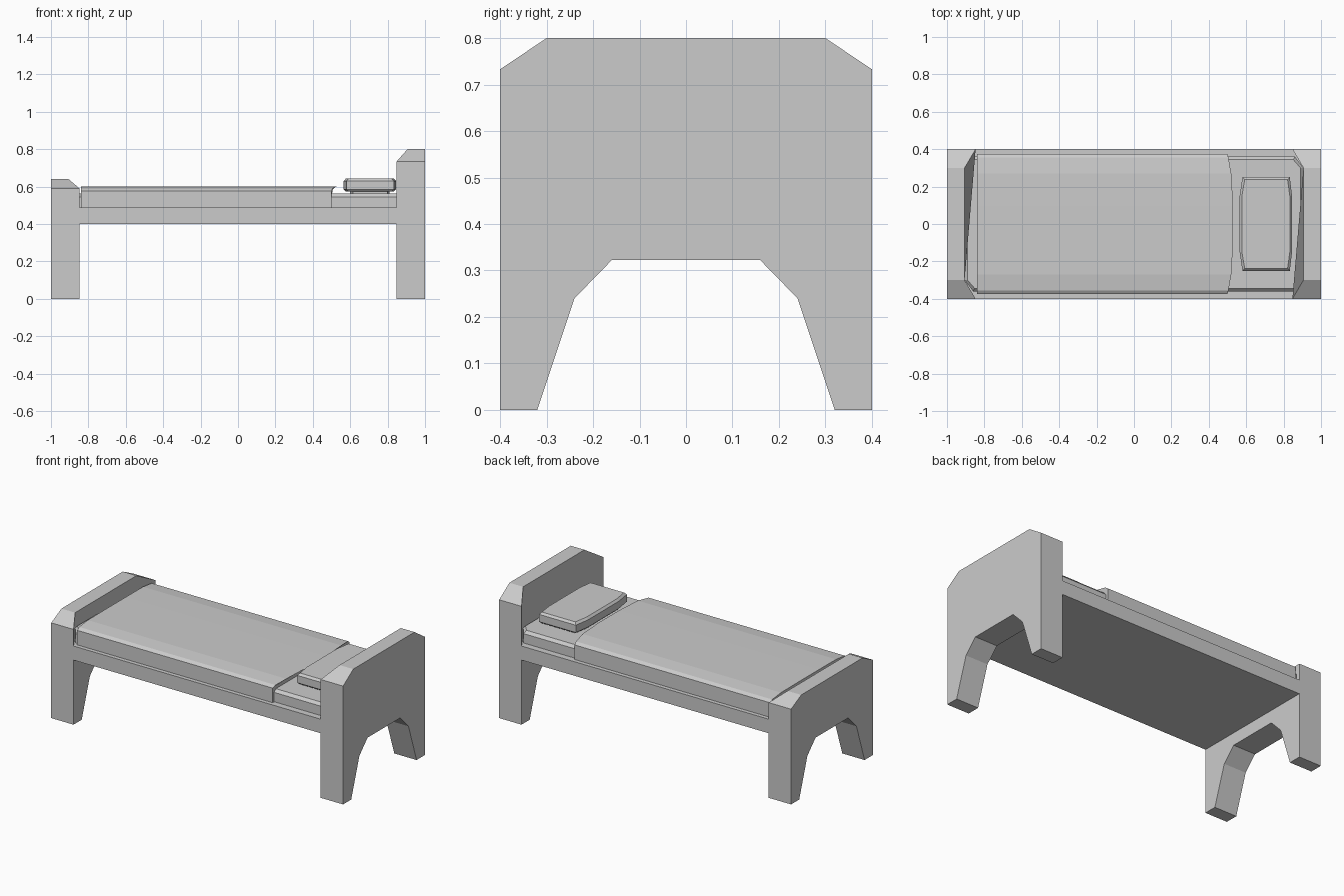
import bpy, bmesh

if "Cube" in bpy.data.objects:
    bpy.data.objects.remove(bpy.data.objects["Cube"])


def loft(name, rings):
    """Closed solid skinned through matching point rings, capped at both ends."""
    bm = bmesh.new()
    rows = [[bm.verts.new(p) for p in ring] for ring in rings]
    n = len(rows[0])
    for a, b in zip(rows, rows[1:]):
        for i in range(n):
            j = (i + 1) % n
            bm.faces.new((a[i], a[j], b[j], b[i]))
    bm.faces.new(rows[0])
    bm.faces.new(rows[-1])
    bmesh.ops.recalc_face_normals(bm, faces=bm.faces)
    mesh = bpy.data.meshes.new(name)
    bm.to_mesh(mesh)
    bm.free()
    obj = bpy.data.objects.new(name, mesh)
    bpy.context.collection.objects.link(obj)
    return obj


def mirrored(half):
    """Complete a (y, z) half profile across y = 0."""
    return half + [(-y, z) for y, z in reversed(half)]


def box_ring(x0, x1, y, z):
    return [(x0, -y, z), (x1, -y, z), (x1, y, z), (x0, y, z)]


RAIL_TOP = 0.487

# Arched legs and chamfered boards at the head (s = 1) and foot (s = -1)
arch = mirrored([(-0.4, RAIL_TOP), (-0.4, 0), (-0.32, 0),
                 (-0.24, 0.24), (-0.16, 0.322)])
for s, end, shoulder, top in ((1, "head", 0.733, 0.8), (-1, "foot", 0.59, 0.64)):
    loft(end + "_legs", [[(s * x, y, z) for y, z in arch] for x in (1, 0.847)])
    board = mirrored([(-0.3, RAIL_TOP), (-0.4, RAIL_TOP), (-0.4, shoulder), (-0.3, top)])
    outer = [(s, y, z) for y, z in board]
    inner = [(s * (0.847 if abs(y) > 0.35 else 0.906), y, z) for y, z in board]
    loft(end + "_board", [outer, inner])

# Bed base between the legs
loft("bed_base", [box_ring(-0.847, 0.847, 0.4, z) for z in (0.4, RAIL_TOP)])


# Mattress with clipped corners and a softened top edge
def mattress_ring(inset, z):
    quarter = [(0.86 - inset / 2, 0.36 - inset), (0.906 - inset, 0.3)]
    right = [(x, -y) for x, y in quarter] + quarter[::-1]
    return [(x, y, z) for x, y in right + [(-x, -y) for x, y in right]]


loft("mattress", [mattress_ring(0, RAIL_TOP), mattress_ring(0, 0.545),
                  mattress_ring(0.016, 0.562)])

# Blanket with a gently bowed head edge
half = [(-0.375, RAIL_TOP, 0.5), (-0.375, 0.577, 0.5), (-0.355, 0.59, 0.505),
        (-0.27, 0.6, 0.52), (-0.1, 0.601, 0.53)]
section = half + [(-y, z, x) for y, z, x in reversed(half)]
loft("blanket", [[(-0.84, y, z) for y, z, x in section],
                 [(x, y, z) for y, z, x in section]])


# Pillow with bowed ends and bevelled edges
def pillow_ring(inset, z):
    pts = [(0.58 + inset, -0.25 + inset), (0.833 - inset, -0.25 + inset),
           (0.845 - inset, -0.15), (0.845 - inset, 0.15),
           (0.833 - inset, 0.25 - inset), (0.58 + inset, 0.25 - inset),
           (0.565 + inset, 0.15), (0.565 + inset, -0.15)]
    return [(x, y, z) for x, y in pts]


loft("pillow", [pillow_ring(0.035, 0.56), pillow_ring(0.035, 0.573),
                pillow_ring(0.01, 0.575), pillow_ring(0, 0.585),
                pillow_ring(0, 0.63), pillow_ring(0.012, 0.643)])
